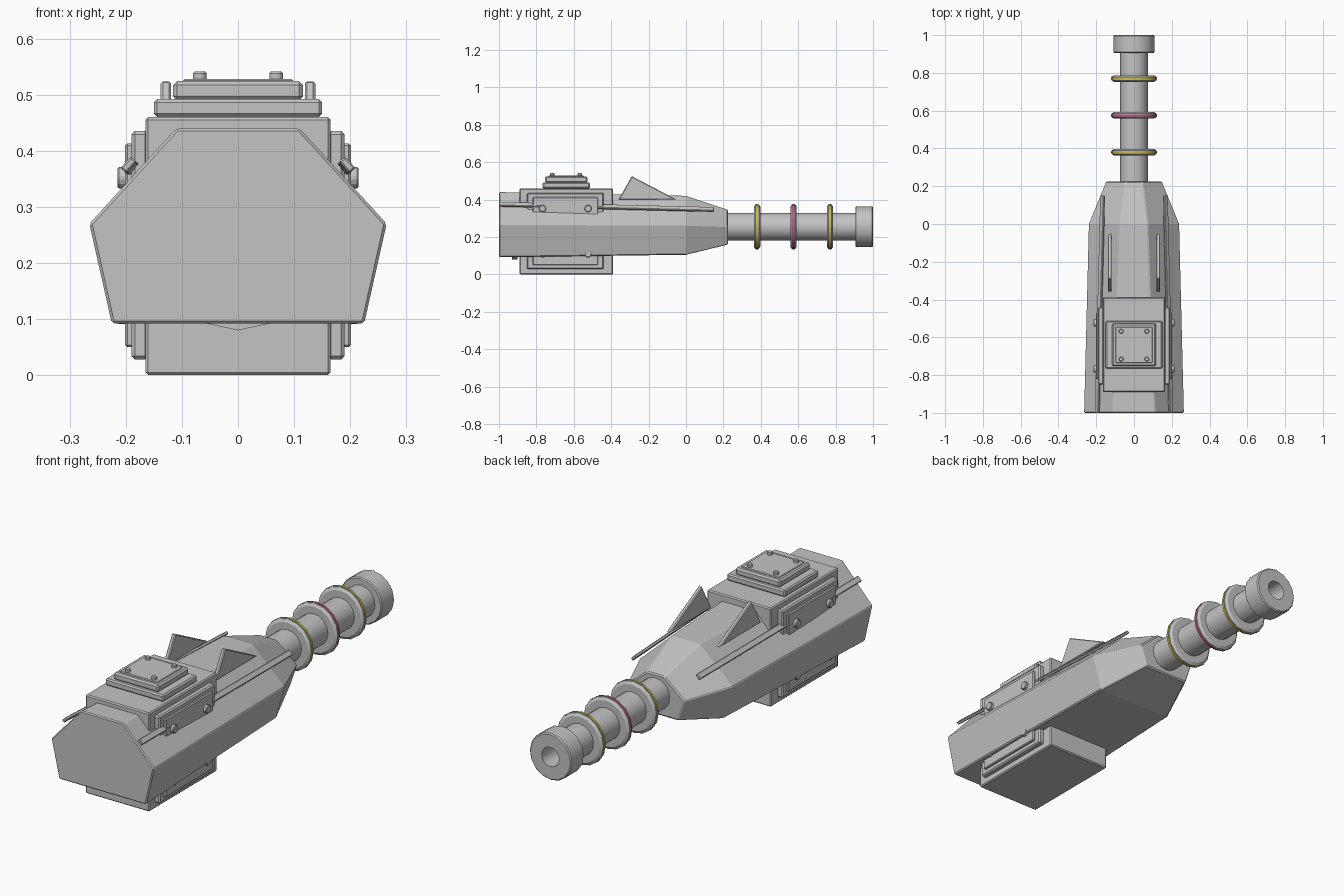
import bpy, bmesh, math
from mathutils import Vector, Matrix

cube = bpy.data.objects.get("Cube")
if cube:
    bpy.data.objects.remove(cube, do_unlink=True)


def material(name, rgb):
    m = bpy.data.materials.new(name)
    m.use_nodes = True
    m.diffuse_color = (*rgb, 1)
    m.node_tree.nodes["Principled BSDF"].inputs["Base Color"].default_value = (*rgb, 1)
    return m


GREY = material("gunmetal_grey", (0.55, 0.55, 0.55))
YELLOW = material("band_yellow", (0.6, 0.5, 0.05))
PINK = material("band_pink", (0.6, 0.08, 0.25))


def finish(name, bm, mats=(GREY,), bevel=0.0):
    bmesh.ops.recalc_face_normals(bm, faces=bm.faces[:])
    mesh = bpy.data.meshes.new(name)
    bm.to_mesh(mesh)
    bm.free()
    ob = bpy.data.objects.new(name, mesh)
    bpy.context.collection.objects.link(ob)
    for m in mats:
        mesh.materials.append(m)
    if bevel:
        mod = ob.modifiers.new("edge_bevel", 'BEVEL')
        mod.width = bevel
        mod.segments = 1
        mod.limit_method = 'ANGLE'
        mod.angle_limit = math.radians(35)
    return ob


def smooth(ob):
    bpy.ops.object.select_all(action='DESELECT')
    ob.select_set(True)
    bpy.context.view_layer.objects.active = ob
    bpy.ops.object.shade_smooth_by_angle(angle=math.radians(30))


def box(name, lo, hi, bevel=0.005):
    bm = bmesh.new()
    bmesh.ops.create_cube(bm, size=1)
    lo, hi = Vector(lo), Vector(hi)
    for v in bm.verts:
        v.co = (lo + hi) / 2 + v.co * (hi - lo)
    return finish(name, bm, bevel=bevel)


def loft(name, sections, bevel=0.0):
    """Skin matching closed loops of points and cap both ends."""
    bm = bmesh.new()
    loops = [[bm.verts.new(p) for p in s] for s in sections]
    n = len(loops[0])
    for a, b in zip(loops, loops[1:]):
        for i in range(n):
            j = (i + 1) % n
            bm.faces.new((a[i], a[j], b[j], b[i]))
    bm.faces.new(loops[0])
    bm.faces.new(loops[-1])
    return finish(name, bm, bevel=bevel)


def lathe(name, profile, centre_z, sides=16, mats=(GREY,), band=None):
    """Spin (y, radius) points around the barrel axis."""
    bm = bmesh.new()
    verts = [bm.verts.new((0, y, r)) for y, r in profile]
    edges = [bm.edges.new(p) for p in zip(verts, verts[1:])]
    bmesh.ops.spin(bm, geom=verts + edges, cent=(0, 0, 0), axis=(0, 1, 0),
                   angle=math.tau, steps=sides, use_duplicate=False)
    bmesh.ops.remove_doubles(bm, verts=bm.verts[:], dist=0.0005)
    bmesh.ops.translate(bm, verts=bm.verts[:], vec=(0, 0, centre_z))
    if band is not None:
        for f in bm.faces:
            if abs(f.calc_center_median().y - band) < 0.003:
                f.material_index = 1
    ob = finish(name, bm, mats)
    smooth(ob)


def bolt(name, at, axis, radius, length):
    bm = bmesh.new()
    turn = Vector((0, 0, 1)).rotation_difference(Vector(axis)).to_matrix().to_4x4()
    bmesh.ops.create_cone(bm, cap_ends=True, segments=8, radius1=radius, radius2=radius,
                          depth=length, matrix=Matrix.Translation(at) @ turn)
    finish(name, bm, bevel=0.003)


# Tapered six-sided housing
def hexagon(y, top, mid, low):
    half = [top, mid, low]
    return ([(x, y, z) for x, z in half] + [(-x, y, z) for x, z in reversed(half)])


loft("housing", [
    hexagon(-1.0, (0.11, 0.44), (0.265, 0.27), (0.225, 0.092)),
    hexagon(0.0, (0.072, 0.42), (0.24, 0.265), (0.195, 0.105)),
    hexagon(0.225, (0.045, 0.345), (0.148, 0.258), (0.115, 0.16)),
], bevel=0.005)

# Small keel wedge under the rear end
loft("keel_wedge", [[(-0.065, y, 0.094), (0.065, y, 0.094), (0, y, 0.08)]
                    for y in (-0.93, -0.9)])

# Mounting block through the housing, with stacked hatch plates
box("mount_block", (-0.165, -0.89, 0), (0.165, -0.39, 0.46))
box("hatch_base", (-0.15, -0.766, 0.46), (0.15, -0.514, 0.492), 0.006)
box("hatch_plate", (-0.116, -0.753, 0.49), (0.116, -0.527, 0.524), 0.007)
box("hatch_lid", (-0.098, -0.735, 0.52), (0.098, -0.545, 0.528), 0.003)
for x in (-0.068, 0.068):
    for y in (-0.715, -0.568):
        bolt("hatch_bolt", (x, y, 0.53), (0, 0, 1), 0.013, 0.022)

# Parts repeated on both sides
for side, s in (("left", 1), ("right", -1)):
    box(side + "_panel", (min(s * 0.16, s * 0.19), -0.85, 0.028),
        (max(s * 0.16, s * 0.19), -0.44, 0.435), 0.006)
    box(side + "_panel_cover", (min(s * 0.18, s * 0.201), -0.82, 0.05),
        (max(s * 0.18, s * 0.201), -0.47, 0.413), 0.004)
    for y in (-0.767, -0.523):
        for z in (0.352, 0.11):
            bolt(side + "_panel_bolt", (s * 0.2, y, z), (s, 0, 0), 0.02, 0.03)

    # Triangular sight fin
    loft(side + "_fin", [[(s * x, -0.36, 0.4), (s * x, -0.29, 0.525), (s * x, -0.05, 0.4)]
                         for x in (0.119, 0.138)], bevel=0.004)

    # Flat rail following the upper slope
    along = Vector((s * 0.69, 0, -0.72)) * 0.014
    out = Vector((s * 0.72, 0, 0.69)) * 0.007
    corners = (along + out, along - out, -along - out, -along + out)
    ends = (Vector((s * 0.195, -1, 0.375)), Vector((s * 0.166, 0.15, 0.347)))
    loft(side + "_rail", [[e + c for c in corners] for e in ends], bevel=0.003)

# Barrel with hollow muzzle
AXIS_Z = 0.255
lathe("barrel", [(0.2, 0), (0.2, 0.074), (0.905, 0.074), (0.905, 0.104), (0.91, 0.109),
                 (0.995, 0.109), (1, 0.104), (1, 0.045), (0.8, 0.045), (0.8, 0)], AXIS_Z)

# Collars with a thin coloured band around each rim
for y, paint in ((0.38, YELLOW), (0.575, PINK), (0.77, YELLOW)):
    half = [(0.017, 0.06), (0.017, 0.107), (0.009, 0.119), (0.005, 0.119), (0.005, 0.122)]
    profile = [(y - d, r) for d, r in half] + [(y + d, r) for d, r in reversed(half)]
    lathe("barrel_collar", profile, AXIS_Z, mats=(GREY, paint), band=y)
